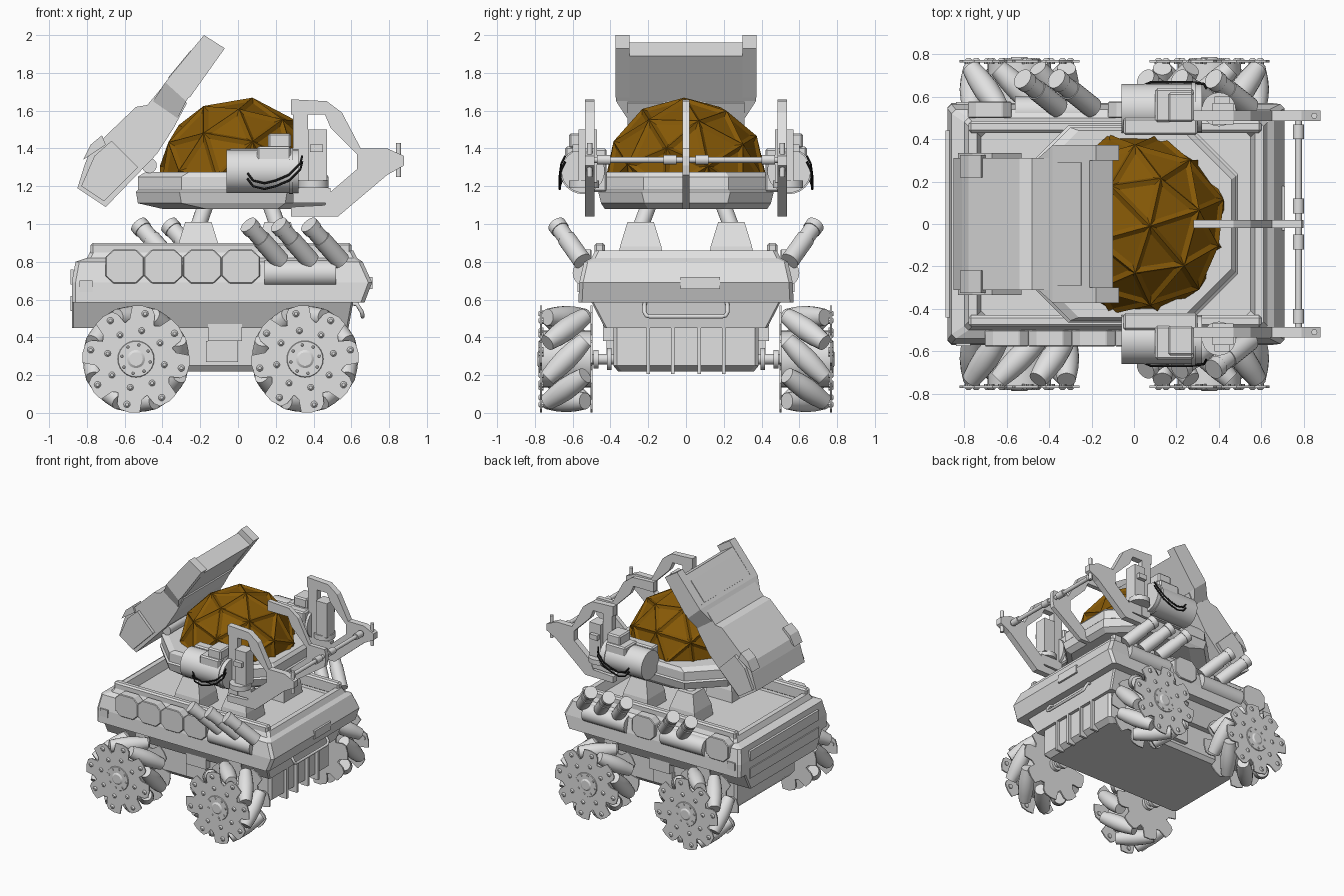
import bpy, bmesh
from math import sin, cos, pi, radians
from mathutils import Vector, Matrix

if "Cube" in bpy.data.objects:
    bpy.data.objects.remove(bpy.data.objects["Cube"], do_unlink=True)

SIDES = (-1, 1)
smooth_parts = []


def material(name, colour):
    mat = bpy.data.materials.new(name)
    mat.use_nodes = True
    mat.diffuse_color = (*colour, 1)
    mat.node_tree.nodes["Principled BSDF"].inputs["Base Color"].default_value = (*colour, 1)
    return mat


grey = material("light_grey", (.75, .75, .75))
amber = material("amber_brown", (.24, .1, .002))
black = material("cable_black", (.01, .01, .01))


def loft(bm, rings):
    """Skin a list of equal rings and cap both ends."""
    loops = [[bm.verts.new(point) for point in ring] for ring in rings]
    count = len(loops[0])
    for low, high in zip(loops, loops[1:]):
        for i in range(count):
            j = (i + 1) % count
            bm.faces.new((low[i], low[j], high[j], high[i]))
    bm.faces.new(loops[0][::-1])
    bm.faces.new(loops[-1])


def prism(bm, outline, y_start, y_end):
    """Extrude a side-on (x, z) outline across y."""
    loft(bm, [[(x, y, z) for x, z in outline] for y in (y_start, y_end)])


def lathe(bm, start, end, radii, sides=18):
    """Round body from start to end, with radii spaced evenly along it."""
    start, end = Vector(start), Vector(end)
    turn = (end - start).to_track_quat('Z', 'Y')
    rings = []
    for i, radius in enumerate(radii):
        centre = start.lerp(end, i / (len(radii) - 1))
        angles = [2 * pi * k / sides for k in range(sides)]
        rings.append([centre + turn @ Vector((radius * cos(a), radius * sin(a), 0)) for a in angles])
    loft(bm, rings)


def rod(bm, start, end, radius, sides=18):
    lathe(bm, start, end, (radius, radius), sides)


def slab(z, x0, x1, half, cut):
    """Horizontal rectangle with cut corners, symmetric in y."""
    return [(x0 + cut, -half, z), (x1 - cut, -half, z), (x1, cut - half, z), (x1, half - cut, z),
            (x1 - cut, half, z), (x0 + cut, half, z), (x0, half - cut, z), (x0, cut - half, z)]


def box(bm, x, y, z):
    """Box from three (start, end) ranges."""
    prism(bm, [(x[0], z[0]), (x[1], z[0]), (x[1], z[1]), (x[0], z[1])], *y)


def finish(name, bm, mat=grey, bevel=0, smooth=False):
    bmesh.ops.recalc_face_normals(bm, faces=bm.faces[:])
    mesh = bpy.data.meshes.new(name)
    bm.to_mesh(mesh)
    bm.free()
    mesh.materials.append(mat)
    part = bpy.data.objects.new(name, mesh)
    bpy.context.scene.collection.objects.link(part)
    if bevel:
        mod = part.modifiers.new("edge_bevel", 'BEVEL')
        mod.width, mod.segments, mod.limit_method = bevel, 1, 'ANGLE'
    if smooth:
        smooth_parts.append(part)


def tube(name, points, radius, mat):
    curve = bpy.data.curves.new(name, 'CURVE')
    curve.dimensions, curve.bevel_depth, curve.bevel_resolution = '3D', radius, 2
    spline = curve.splines.new('POLY')
    spline.points.add(len(points) - 1)
    for target, point in zip(spline.points, points):
        target.co = (*point, 1)
    curve.materials.append(mat)
    bpy.context.scene.collection.objects.link(bpy.data.objects.new(name, curve))


# Hull: tapered skirt, pointed nose and recessed deck
bm = bmesh.new()
loft(bm, [slab(*row) for row in (
    (.45, -.88, .585, .43, .01), (.585, -.88, .61, .5, .01), (.585, -.88, .67, .57, .02),
    (.69, -.88, .71, .565, .02), (.8, -.86, .66, .54, .02), (.82, -.8, .63, .5, .02),
    (.86, -.78, .61, .48, .02), (.86, -.74, .57, .45, .02), (.79, -.72, .55, .43, .02))])
finish("hull", bm)

# Lower tub with nose ribs
bm = bmesh.new()
loft(bm, [slab(*row) for row in (
    (.22, -.7, .52, .36, .02), (.25, -.72, .56, .385, .02), (.58, -.72, .56, .385, .02))])
for side in SIDES:
    for y in (.07, .2):
        box(bm, (.52, .585), (side * y - .01, side * y + .01), (.205, .5))
    box(bm, (-.17, 0), (side * .3, side * .42), (.27, .38))
    box(bm, (-.16, .02), (side * .3, side * .44), (.38, .47))
finish("lower_tub", bm)

# Deck rails along both sides
bm = bmesh.new()
for side in SIDES:
    box(bm, (-.78, .6), (side * .43, side * .485), (.8, .9))
finish("deck_rail", bm, bevel=.012)

# Nose plate, rear panels and marker lamps
bm = bmesh.new()
box(bm, (.68, .712), (-.03, .18), (.655, .72))
for z in (.54, .68):
    box(bm, (-.888, -.87), (-.44, .44), (z, z + .08))
for side in SIDES:
    box(bm, (-.84, -.77), (side * .55, side * .574), (.64, .7))
finish("hull_plates", bm)

# Tow bar under the nose
half_bar = [(.6, .215, .58), (.63, .22, .575), (.655, .22, .535), (.66, .21, .515), (.66, .19, .51)]
tube("tow_bar", [(x, -y, z) for x, y, z in half_bar] + half_bar[::-1], .011, grey)

# Octagonal stowage cushions on the hull sides, edge to edge
bm = bmesh.new()
for side, centre in [(-1, -.6), (-1, -.395), (-1, -.19), (-1, .015), (1, -.68), (1, -.02)]:
    outline = [(centre + a, .775 + b) for a, b in (
        (-.102, -.05), (-.06, -.09), (.06, -.09), (.102, -.05),
        (.102, .05), (.06, .09), (-.06, .09), (-.102, .05))]
    prism(bm, outline, side * .5, side * .578)
finish("stowage_cushion", bm, bevel=.005)

# Horizontal tanks and the leaning launch tubes above them
bm = bmesh.new()
for side, x in ((-1, .14), (1, .14), (1, -.56)):
    rod(bm, (x, side * .53, .74), (x + .38, side * .53, .74), .07)
finish("side_tank", bm, smooth=True)
bm = bmesh.new()
for side, x in [(s, .21 + .16 * i) for s in SIDES for i in range(3)] + [(1, -.37), (1, -.21)]:
    base, tip = Vector((x, side * .56, .82)), Vector((x - .15, side * .68, .99))
    rod(bm, base, tip, .045)
    rod(bm, base.lerp(tip, .88), tip + (tip - base) * .04, .05)
    rod(bm, base.lerp(tip, -.1), base.lerp(tip, .6), .05)
finish("launch_tube", bm, smooth=True)

# Mecanum wheel: master built facing +y, then mirrored to every corner
TEETH = 8
wheel = bmesh.new()
for i in range(TEETH):
    a = 2 * pi * i / TEETH
    radial, tangent = Vector((cos(a), 0, sin(a))), Vector((-sin(a), 0, cos(a)))
    axis = (tangent - Vector((0, 1, 0))) * .1
    lathe(wheel, radial * .222 - axis, radial * .222 + axis, (.044, .055, .06, .055, .044))
    for reach, size in ((.24, .018), (.15, .017), (.075, .011)):
        spot = radial * reach + tangent * reach * .2
        lathe(wheel, spot + Vector((0, .12, 0)), spot + Vector((0, .148, 0)),
              (size, size, size, size * .5), 10)
plate = []
for i in range(TEETH):
    for degrees, reach in ((0, .283), (11, .285), (22, .28), (27, .255), (32, .2), (40, .215)):
        a = radians(degrees - 4) + 2 * pi * i / TEETH
        plate.append((reach * cos(a), reach * sin(a)))
for y in (-.138, .128):
    prism(wheel, plate, y, y + .01)
rod(wheel, (0, -.13, 0), (0, .13, 0), .15, 24)
lathe(wheel, (0, .12, 0), (0, .144, 0), (.1, .1, .094), 24)
lathe(wheel, (0, .12, 0), (0, .152, 0), (.052, .052, .052, .036))
rod(wheel, (0, -.3, 0), (0, -.1, 0), .028)
for y, size in ((-.17, .05), (-.24, .06)):
    rod(wheel, (0, y, 0), (0, y + .025, 0), size)
for end, x, flip in (("front", .355, 1), ("rear", -.54, -1)):
    for side, label in ((-1, "right"), (1, "left")):
        bm = wheel.copy()
        bm.transform(Matrix.Translation((x, side * .634, .285)) @ Matrix.Diagonal((flip, side, 1, 1)))
        finish(f"{end}_{label}_wheel", bm, smooth=True)
wheel.free()

# Turret legs: tapered feet with leaning struts
feet, struts = bmesh.new(), bmesh.new()
for sx in SIDES:
    for sy in SIDES:
        rings = []
        for z, spread in ((.78, .12), (.88, .11), (1.01, .07)):
            rings.append([(sx * .21 + a * spread, sy * .24 + b * spread, z)
                          for a, b in ((-1, -1), (1, -1), (1, 1), (-1, 1))])
        loft(feet, rings)
        rod(struts, (sx * .22, sy * .25, .96), (sx * .165, sy * .19, 1.12), .042)
finish("turret_foot", feet)
finish("turret_strut", struts, smooth=True)

# Turret platform
bm = bmesh.new()
loft(bm, [slab(*row, .23) for row in (
    (1.08, -.4, .44, .43), (1.11, -.53, .48, .45), (1.17, -.54, .49, .465), (1.18, -.53, .48, .455),
    (1.25, -.53, .48, .455), (1.275, -.49, .46, .44))])
finish("turret_platform", bm)

# Geodesic dome with recessed triangular panes
bm = bmesh.new()
bmesh.ops.create_icosphere(bm, subdivisions=2, radius=.44)
bmesh.ops.rotate(bm, verts=bm.verts[:], matrix=Matrix.Rotation(radians(31.7), 3, 'X'))
bmesh.ops.inset_individual(bm, faces=bm.faces[:], thickness=.022, depth=-.014, use_even_offset=True)
bmesh.ops.translate(bm, verts=bm.verts[:], vec=(.005, 0, 1.235))
bmesh.ops.bisect_plane(bm, geom=bm.verts[:] + bm.edges[:] + bm.faces[:],
                       plane_co=(0, 0, 1.25), plane_no=(0, 0, 1), clear_inner=True)
finish("geodesic_dome", bm, amber)

# Raised rear hatch with a wider head, tapered neck and end ears
bm = bmesh.new()
prism(bm, [(-.85, 1.19), (-.81, 1.32), (-.78, 1.39), (-.54, 1.62), (-.48, 1.63), (-.38, 1.75),
           (-.27, 1.64), (-.34, 1.51), (-.43, 1.37), (-.7, 1.09)], -.31, .31)
prism(bm, [(-.385, 1.75), (-.21, 1.96), (-.1, 1.89), (-.275, 1.65)], -.37, .37)
loft(bm, [[(x0, -y, z0), (x1, -y, z1), (x1, y, z1), (x0, y, z0)] for x0, z0, x1, z1, y in (
    (-.385, 1.75, -.275, 1.65, .37), (-.45, 1.65, -.32, 1.56, .312))])
for side in SIDES:
    prism(bm, [(-.37, 1.77), (-.18, 2), (-.07, 1.93), (-.255, 1.67)], side * .3, side * .372)
    prism(bm, [(-.83, 1.2), (-.76, 1.36), (-.67, 1.44), (-.53, 1.3), (-.71, 1.12)],
          side * .3, side * .335)
    prism(bm, [(-.82, 1.34), (-.78, 1.42), (-.72, 1.47), (-.7, 1.42)], side * .22, side * .325)
prism(bm, [(-.37, 1.775), (-.25, 1.92), (-.24, 1.91), (-.36, 1.765)], -.29, .29)
finish("rear_hatch", bm)
bm = bmesh.new()
rod(bm, (-.47, -.25, 1.31), (-.47, .25, 1.31), .04)
finish("hatch_hinge", bm, smooth=True)

# Side pods with top boxes and hanging cables
pods, caps = bmesh.new(), bmesh.new()
for side in SIDES:
    rod(pods, (-.06, side * .545, 1.28), (.32, side * .545, 1.28), .115, 24)
    rod(pods, (.27, side * .545, 1.28), (.29, side * .545, 1.28), .122, 24)
    box(caps, (.1, .28), (side * .48, side * .64), (1.33, 1.41))
    box(caps, (.16, .28), (side * .48, side * .62), (1.4, 1.48))
    box(caps, (-.05, .3), (side * .42, side * .5), (1.17, 1.4))
    for drop in (0, .03):
        tube("pod_cable", [(x, side * y, z - drop) for x, y, z in (
            (.05, .655, 1.27), (.08, .668, 1.23), (.14, .668, 1.215), (.2, .668, 1.23),
            (.27, .668, 1.26), (.33, .66, 1.32), (.34, .64, 1.36))], .006, black)
finish("side_pod", pods, smooth=True)
finish("pod_box", caps, bevel=.01)

# Front boom: two outer brackets and a thin middle one
bracket = [(.28, 1.66), (.47, 1.65), (.55, 1.59), (.65, 1.4), (.79, 1.4), (.88, 1.36), (.88, 1.31),
           (.79, 1.26), (.53, 1.04), (.28, 1.04), (.28, 1.09), (.46, 1.1), (.49, 1.17),
           (.63, 1.29), (.63, 1.37), (.49, 1.51), (.46, 1.58), (.28, 1.58)]
bm = bmesh.new()
for side in SIDES:
    prism(bm, bracket, side * .485, side * .535)
    box(bm, (.29, .37), (side * .485, side * .535), (1.11, 1.64))
    box(bm, (.29, .49), (side * .485, side * .53), (1.11, 1.19))
    box(bm, (.37, .47), (side * .47, side * .57), (1.22, 1.5))
    box(bm, (.38, .45), (side * .5, side * .6), (1.38, 1.42))
prism(bm, [(min(x, .8), max(z, 1.08)) for x, z in bracket], -.018, .018)
finish("boom_bracket", bm)

# Cross bar, sleeves, end pins and swivel discs
bm = bmesh.new()
rod(bm, (.775, -.51, 1.34), (.775, .51, 1.34), .016)
for side in SIDES:
    for y in (.05, .4):
        rod(bm, (.775, side * y, 1.34), (.775, side * (y + .07), 1.34), .026)
    rod(bm, (.85, side * .51, 1.25), (.85, side * .51, 1.43), .014)
    rod(bm, (.4, side * .54, 1.19), (.4, side * .54, 1.23), .08, 24)
finish("boom_cross_bar", bm, smooth=True)

# Smooth the round parts while keeping their rims sharp
bpy.ops.object.select_all(action='DESELECT')
for part in smooth_parts:
    part.select_set(True)
bpy.context.view_layer.objects.active = smooth_parts[0]
bpy.ops.object.shade_smooth_by_angle(angle=radians(25))
